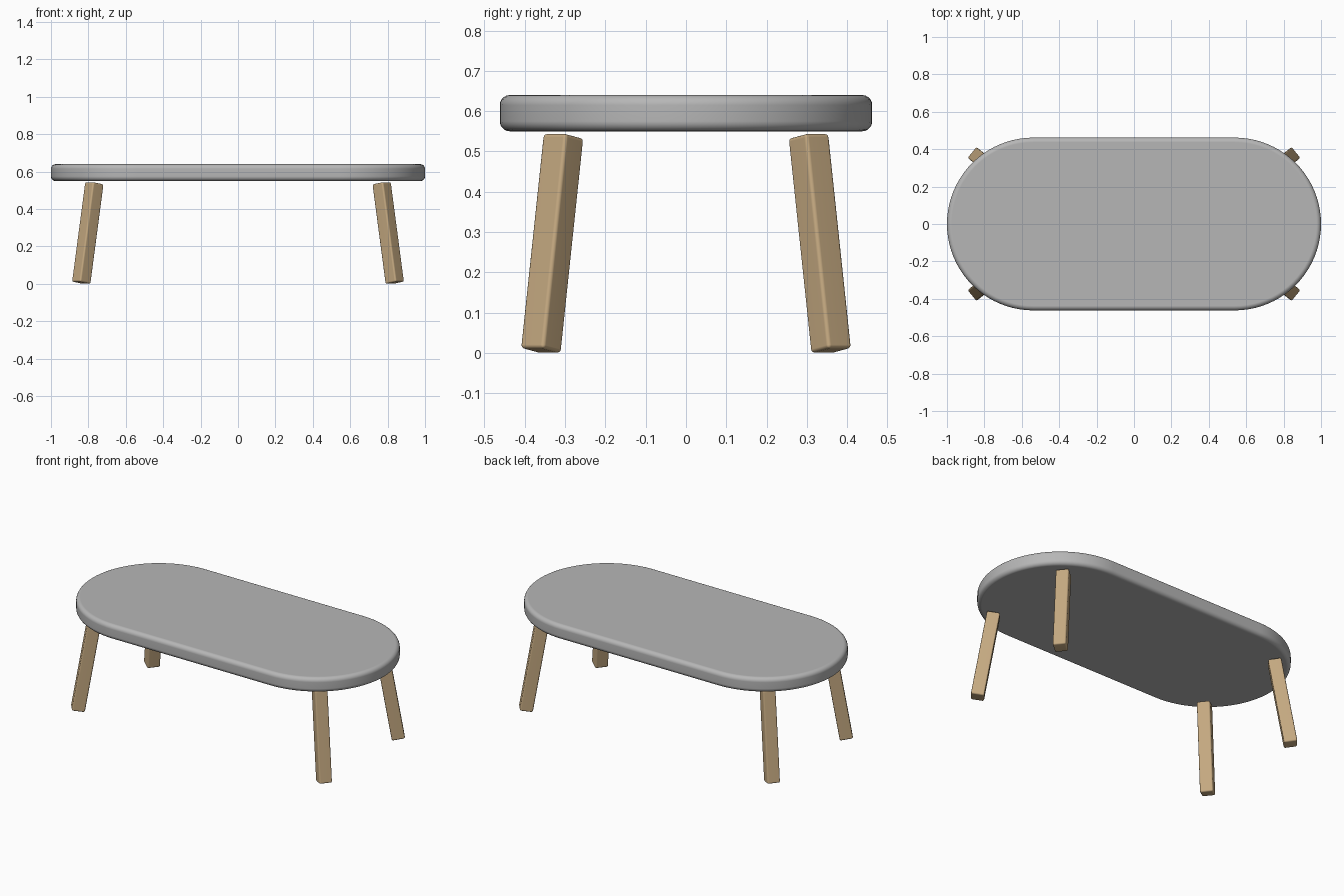
import bpy, bmesh
from math import radians, pi, sin, cos, atan2
from mathutils import Matrix, Vector

cube = bpy.data.objects.get("Cube")
if cube:
    bpy.data.objects.remove(cube, do_unlink=True)


def make_material(name, color):
    mat = bpy.data.materials.new(name)
    mat.use_nodes = True
    mat.diffuse_color = color
    mat.node_tree.nodes["Principled BSDF"].inputs["Base Color"].default_value = color
    return mat


def finish(bm, name, mat):
    """Turn a bmesh into a smooth-shaded object with flat main faces."""
    bmesh.ops.recalc_face_normals(bm, faces=bm.faces)
    mesh = bpy.data.meshes.new(name)
    bm.to_mesh(mesh)
    bm.free()
    mesh.materials.append(mat)
    obj = bpy.data.objects.new(name, mesh)
    bpy.context.collection.objects.link(obj)
    bpy.ops.object.select_all(action='DESELECT')
    obj.select_set(True)
    bpy.context.view_layer.objects.active = obj
    bpy.ops.object.shade_smooth_by_angle(angle=radians(35))
    weighted = obj.modifiers.new("Weighted Normal", 'WEIGHTED_NORMAL')
    weighted.keep_sharp = True
    return obj


grey = make_material("grey_top", (0.47, 0.47, 0.47, 1))
wood = make_material("light_wood", (0.56, 0.40, 0.22, 1))

# Tabletop: stadium outline, extruded and rounded along both rims
RADIUS, BOTTOM, TOP, STEPS = 0.462, 0.55, 0.64, 40
bm = bmesh.new()
outline = []
for side in (1, -1):
    for i in range(STEPS + 1):
        a = -pi / 2 + pi * i / STEPS
        outline.append(bm.verts.new((side * (1 - RADIUS + RADIUS * cos(a)),
                                     side * RADIUS * sin(a), BOTTOM)))
base = bm.faces.new(outline)
extruded = bmesh.ops.extrude_face_region(bm, geom=[base], use_keep_orig=True)
bmesh.ops.translate(bm, vec=(0, 0, TOP - BOTTOM),
                    verts=[v for v in extruded["geom"] if isinstance(v, bmesh.types.BMVert)])
rims = [e for e in bm.edges if abs(e.verts[0].co.z - e.verts[1].co.z) < 0.001]
bmesh.ops.bevel(bm, geom=rims, offset=0.025, segments=5, profile=0.5, affect='EDGES')
finish(bm, "tabletop", grey)

# Legs: square rounded bars splayed outward towards each corner
CENTRE, THICK, LENGTH = Vector((0.803, 0.332, 0.272)), 0.075, 0.54
SPLAY, HEADING = radians(9.6), radians(38.7)
for x_side, x_name in ((1, "left"), (-1, "right")):
    for y_side, y_name in ((-1, "front"), (1, "back")):
        bm = bmesh.new()
        bmesh.ops.create_cube(bm, size=1)
        bmesh.ops.scale(bm, vec=(THICK, THICK, LENGTH), verts=bm.verts)
        bmesh.ops.bevel(bm, geom=bm.edges[:], offset=0.009, segments=3,
                        profile=0.5, affect='EDGES')
        heading = atan2(y_side * sin(HEADING), x_side * cos(HEADING))
        place = Vector((x_side * CENTRE.x, y_side * CENTRE.y, CENTRE.z))
        bm.transform(Matrix.Translation(place) @ Matrix.Rotation(heading, 4, 'Z')
                     @ Matrix.Rotation(-SPLAY, 4, 'Y'))
        finish(bm, f"{y_name}_{x_name}_leg", wood)
